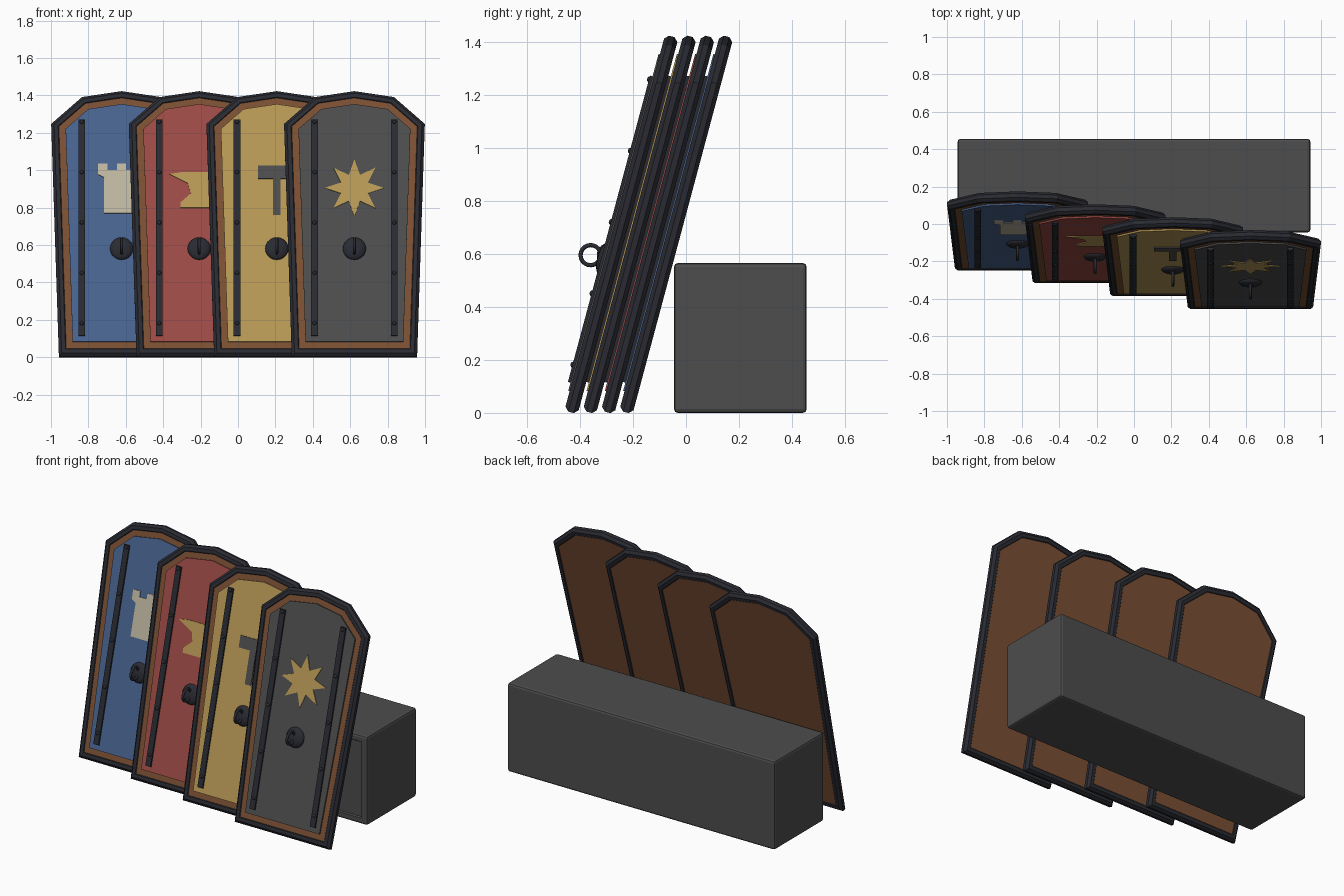
import bpy, bmesh, math
from mathutils import Matrix, Vector

if "Cube" in bpy.data.objects:
    bpy.data.objects.remove(bpy.data.objects["Cube"])


def material(name, *rgb):
    m = bpy.data.materials.new(name)
    m.use_nodes = True
    m.diffuse_color = (*rgb, 1)
    m.node_tree.nodes["Principled BSDF"].inputs["Base Color"].default_value = (*rgb, 1)
    return m


iron = material("dark iron", .023, .024, .032)
wood = material("brown wood", .198, .08, .034)
blue = material("blue paint", .065, .127, .275)
red = material("red paint", .333, .07, .06)
gold = material("gold paint", .479, .319, .093)
grey = material("stone grey", .074, .074, .074)
cream = material("cream paint", .515, .468, .352)


def finish(name, bm, mat, place=Matrix(), smooth=False):
    bmesh.ops.recalc_face_normals(bm, faces=bm.faces)
    mesh = bpy.data.meshes.new(name)
    bm.to_mesh(mesh)
    bm.free()
    mesh.materials.append(mat)
    for p in mesh.polygons:
        p.use_smooth = smooth
    obj = bpy.data.objects.new(name, mesh)
    obj.matrix_world = place
    bpy.context.collection.objects.link(obj)
    return obj


def inset(points, d):
    """Mitred inset of a counter-clockwise outline; negative d grows it."""
    result = []
    pts = [Vector(p) for p in points]
    for i, p in enumerate(pts):
        a = (p - pts[i - 1]).normalized()
        b = (pts[(i + 1) % len(pts)] - p).normalized()
        na, nb = Vector((-a.y, a.x)), Vector((-b.y, b.x))
        result.append(p + (na + nb) * d / (1 + na.dot(nb)))
    return result


def slab(name, points, y_back, y_front, mat, place):
    """Flat prism of an x-z outline, from y_back to y_front."""
    bm = bmesh.new()
    face = bm.faces.new([bm.verts.new((p[0], y_back, p[1])) for p in points])
    out = bmesh.ops.extrude_face_region(bm, geom=[face])["geom"]
    moved = [v for v in out if isinstance(v, bmesh.types.BMVert)]
    bmesh.ops.translate(bm, verts=moved, vec=(0, y_front - y_back, 0))
    return finish(name, bm, mat, place)


def rim(name, points, radius, sides, mat, place):
    """Mitred tube following a closed outline."""
    bm = bmesh.new()
    loops = []
    for k in range(sides):
        a = 2 * math.pi * (k + .5) / sides
        y = radius * math.sin(a)
        loops.append([bm.verts.new((p.x, y, p.y))
                      for p in inset(points, radius * math.cos(a))])
    n = len(points)
    for k in range(sides):
        for i in range(n):
            j = (i + 1) % n
            bm.faces.new((loops[k - 1][i], loops[k - 1][j], loops[k][j], loops[k][i]))
    return finish(name, bm, mat, place)


def mirrored(half):
    return half + [(-x, z) for x, z in reversed(half) if x]


# Shared shield outline and the four emblems
outline = mirrored([(.31, 0), (.35, 1.25), (.2, 1.385), (0, 1.416)])
tower = mirrored([(.095, .76), (.095, .96), (.125, .975), (.125, 1.035), (.075, 1.035),
                  (.075, 1), (.025, 1), (.025, 1.035)])
anvil = [(-.1, .79), (.1, .79), (.1, .82), (.05, .85), (.05, .9), (.12, .93),
         (.12, .988), (-.09, .988), (-.16, .977), (-.06, .925), (-.045, .87), (-.1, .82)]
hammer = mirrored([(.021, .75), (.021, .951), (.1, .951), (.1, 1.024)])
star = []
for k in range(16):
    r = .078 if k % 2 else .158
    a = math.pi * k / 8
    star.append((r * math.cos(a), .9 + r * math.sin(a)))

FRONT = -.031   # painted surface, in shield space


def strap(name, x, place):
    w, low, high = .018, .082, 1.278
    slab(name, [(x - w, low), (x + w, low), (x + w, high), (x - w, high)],
         FRONT, FRONT - .01, iron, place)
    bm = bmesh.new()
    for k in range(5):
        spot = Matrix.Translation((x, FRONT - .01, .15 + k * .2785))
        bmesh.ops.create_uvsphere(bm, u_segments=8, v_segments=6, radius=.011,
                                  matrix=spot @ Matrix.Diagonal((1, .7, 1, 1)))
    finish(name + "_rivets", bm, iron, place, True)


def handle(name, place):
    # Domed boss
    bm = bmesh.new()
    dome = Matrix.Translation((0, FRONT, .565)) @ Matrix.Diagonal((1, .4, 1, 1))
    bmesh.ops.create_uvsphere(bm, u_segments=16, v_segments=10, radius=.062, matrix=dome)
    finish(name + "_boss", bm, iron, place, True)
    # Pull ring standing upright in front of the boss
    bm = bmesh.new()
    big, small, turns, sides = .038, .008, 20, 8
    grid = []
    for i in range(turns):
        a = 2 * math.pi * i / turns
        row = []
        for j in range(sides):
            b = 2 * math.pi * j / sides
            r = big + small * math.cos(b)
            row.append(bm.verts.new((small * math.sin(b), -.082 + r * math.cos(a),
                                     .566 + r * math.sin(a))))
        grid.append(row)
    for i in range(turns):
        for j in range(sides):
            bm.faces.new((grid[i - 1][j - 1], grid[i][j - 1], grid[i][j], grid[i - 1][j]))
    finish(name + "_ring", bm, iron, place, True)


# Four shields leaning in a staggered row
designs = [("blue_shield", blue, tower, cream), ("red_shield", red, anvil, gold),
           ("gold_shield", gold, hammer, grey), ("grey_shield", grey, star, gold)]
for i, (name, paint, emblem, emblem_paint) in enumerate(designs):
    spot = Vector((-.6225 + i * .415, -.427 + (3 - i) * .069, .027))
    place = Matrix.Translation(spot) @ Matrix.Rotation(math.radians(-15), 4, "X")
    slab(name + "_board", outline, .022, -.022, wood, place)
    rim(name + "_rim", outline, .028, 8, iron, place)
    slab(name + "_panel", inset(outline, .05), -.022, FRONT, paint, place)
    slab(name + "_emblem", emblem, FRONT, FRONT - .005, emblem_paint, place)
    for side, x in (("right", -.213), ("left", .213)):
        strap(name + "_strap_" + side, x, place)
    handle(name, place)

# Stone block behind, with softened edges and a shallow front panel
bm = bmesh.new()
bmesh.ops.create_cube(bm, size=1, matrix=Matrix.Translation((0, .205, .2825))
                      @ Matrix.Diagonal((1.885, .5, .565, 1)))
bmesh.ops.bevel(bm, geom=bm.edges[:], offset=.014, segments=2, profile=.5, affect="EDGES")
front = min(bm.faces, key=lambda f: f.calc_center_median().y)
bmesh.ops.inset_individual(bm, faces=[front], thickness=.035)
bmesh.ops.inset_individual(bm, faces=[front], thickness=.008, depth=-.008)
finish("stone_block", bm, grey)
